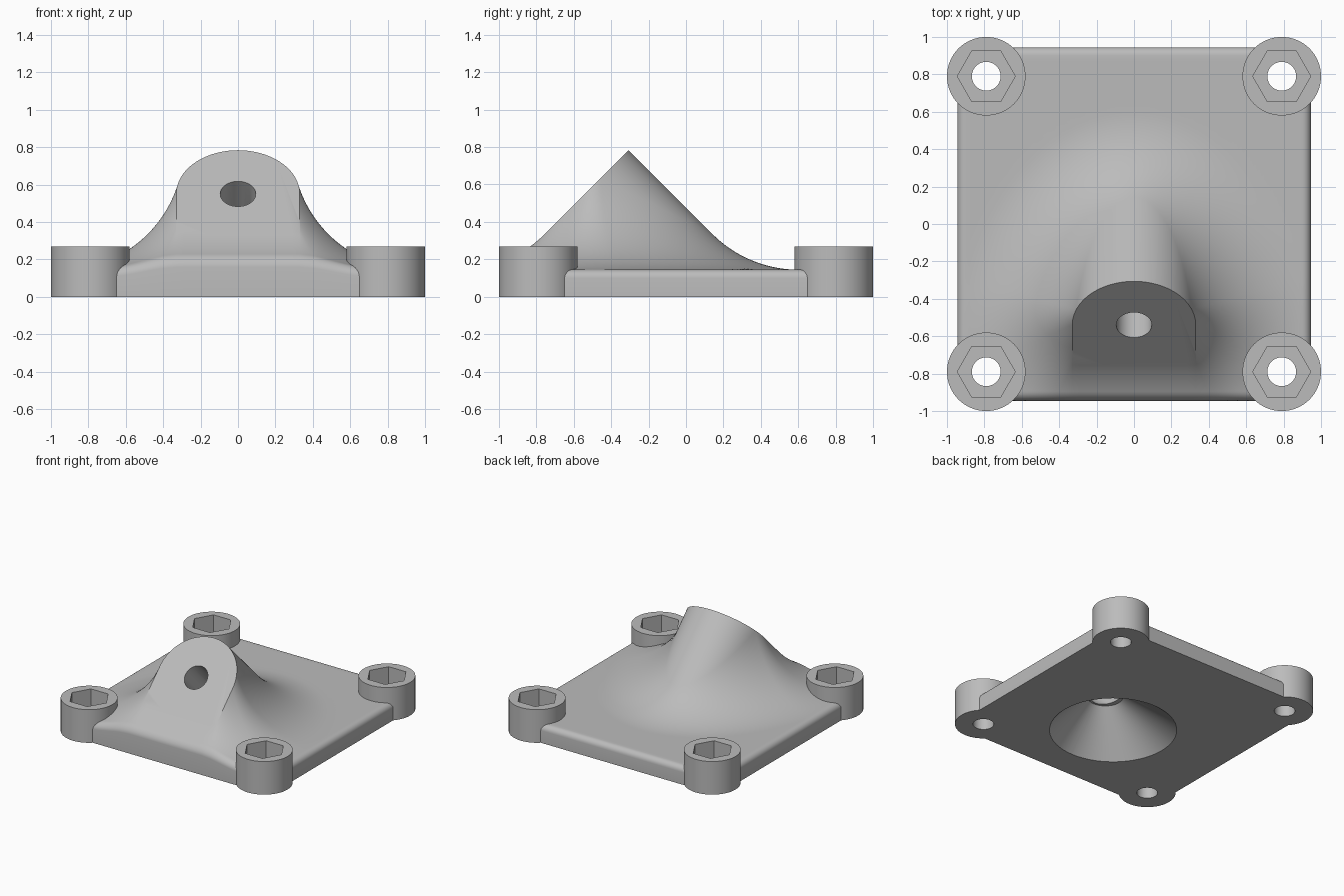
import bpy, bmesh
from math import sin, cos, pi, sqrt, asin, atan, hypot, radians
from mathutils import Vector, Matrix

cube = bpy.data.objects.get("Cube")
if cube:
    bpy.data.objects.remove(cube)

grey = bpy.data.materials.new("plain_grey")
grey.use_nodes = True
grey.diffuse_color = (0.5, 0.5, 0.5, 1)
grey.node_tree.nodes["Principled BSDF"].inputs["Base Color"].default_value = (0.5, 0.5, 0.5, 1)

HALF, CORNER, EDGE, TOP = 0.945, 0.155, 0.045, 0.145   # plate
BOSS_R, FILLET = 0.33, 0.65                            # slanted boss and its blend
FACE = Vector((0, -0.54, 0.55))                        # centre of the slanted face
AXIS = Vector((0, -1, 1)).normalized()
BALL_Z = TOP + FILLET
LUG, LUG_R, LUG_H = 0.79, 0.21, 0.27


def make_object(name, bm):
    bmesh.ops.recalc_face_normals(bm, faces=bm.faces)
    mesh = bpy.data.meshes.new(name)
    bm.to_mesh(mesh)
    bm.free()
    mesh.materials.append(grey)
    obj = bpy.data.objects.new(name, mesh)
    bpy.context.collection.objects.link(obj)
    return obj


def cylinder(name, r1, r2, z0, z1, sides, matrix=Matrix()):
    bm = bmesh.new()
    bmesh.ops.create_cone(bm, cap_ends=True, segments=sides, radius1=r1, radius2=r2, depth=z1 - z0,
                          matrix=matrix @ Matrix.Translation((0, 0, (z0 + z1) / 2)))
    return make_object(name, bm)


def select_only(obj):
    bpy.ops.object.select_all(action='DESELECT')
    obj.select_set(True)
    bpy.context.view_layer.objects.active = obj


def cut(obj, cutter):
    select_only(obj)
    mod = obj.modifiers.new("cut", 'BOOLEAN')
    mod.operation, mod.solver, mod.object = 'DIFFERENCE', 'EXACT', cutter
    bpy.ops.object.modifier_apply(modifier=mod.name)
    bpy.data.objects.remove(cutter)


def smooth(obj):
    select_only(obj)
    bpy.ops.object.shade_smooth_by_angle(angle=radians(30))


def inset(x, y):
    """Distance inward from the rounded square outline."""
    qx, qy = abs(x) - HALF + CORNER, abs(y) - HALF + CORNER
    return CORNER - hypot(max(qx, 0), max(qy, 0)) - min(max(qx, qy), 0)


def reach(p, d, gap):
    """Distance along d from p until only the given inset remains."""
    lo, hi = 0, 3
    for _ in range(40):
        mid = (lo + hi) / 2
        if inset(p.x + d.x * mid, p.y + d.y * mid) > gap:
            lo = mid
        else:
            hi = mid
    return lo


def blend_normal(p, m):
    """Normal at an edge point whose blend ball rests on the plate."""
    s = m.z * sqrt(2)
    q = sqrt(2) * (BALL_Z - p.z) / FILLET
    phi = asin(min(1, q / sqrt(1 + s * s))) - atan(s)
    return m * cos(phi) + AXIS * sin(phi)


# Stations around the boss: face outline point, blend contact point, normal
stations = []
N = 120
for i in range(N + 1):
    a = pi * i / N
    m = Vector((cos(a), sin(a) / sqrt(2), sin(a) / sqrt(2)))
    rim = FACE + m * BOSS_R
    z0 = BALL_Z - (BOSS_R + FILLET) * m.z
    if z0 < FACE.z:
        centre = Vector((0, FACE.y + FACE.z - z0, z0))
        stations.append((rim, centre + m * BOSS_R, m))
    else:
        stations.append((rim, rim, blend_normal(rim, m)))

low = BALL_Z - FILLET / sqrt(2)


def side_edge(side, k):
    drop = (FACE.z - low) * k / 12
    p = FACE + Vector((side * BOSS_R, -drop, -drop))
    return p, p, blend_normal(p, Vector((side, 0, 0)))


stations += [side_edge(-1, k) for k in range(1, 13)]
for k in range(1, 16):
    p = Vector((BOSS_R * (2 * k / 16 - 1), FACE.y + low - FACE.z, low))
    stations.append((p, p, AXIS))
stations += [side_edge(1, k) for k in range(12, 0, -1)]

# Plate with blended boss: one profile per station, joined in a loop
bm = bmesh.new()
columns = []
for rim, p, n in stations:
    d = Vector((n.x, n.y)).normalized()
    run = hypot(n.x, n.y) * FILLET
    inner = reach(p, d, EDGE)
    steps = [inner * (k / 36) ** 1.2 for k in range(37)]
    steps += [reach(p, d, EDGE * (1 - sin(pi / 2 * k / 6))) for k in range(1, 7)]
    col = [rim]
    for u in steps:
        x, y = p.x + d.x * u, p.y + d.y * u
        z = BALL_Z - sqrt(FILLET ** 2 - max(run - u, 0) ** 2)
        e = max(0, EDGE - inset(x, y))
        z -= EDGE - sqrt(max(0, EDGE ** 2 - e * e))
        col.append(Vector((x, y, z)))
    col.append(Vector((col[-1].x, col[-1].y, 0)))
    columns.append([bm.verts.new(v) for v in col])
for a, b in zip(columns, columns[1:] + columns[:1]):
    for k in range(len(a) - 1):
        bm.faces.new((a[k], a[k + 1], b[k + 1], b[k]))
bm.faces.new([c[0] for c in columns])
bm.faces.new([c[-1] for c in columns])
bmesh.ops.remove_doubles(bm, verts=bm.verts, dist=0.00001)
plate = make_object("plate_with_slanted_boss", bm)

# Conical hollow underneath, leaning to the front
hollow = cylinder("hollow_cutter", 0.504, 0.13, -0.032, 0.32, 96)
for v in hollow.data.vertices:
    v.co.y -= 0.24 + 0.28 * v.co.z
cut(plate, hollow)

# Slanted bore from the face into the hollow
turn = Matrix.Translation(FACE) @ AXIS.to_track_quat('Z', 'Y').to_matrix().to_4x4()
cut(plate, cylinder("bore_cutter", 0.095, 0.095, -0.49, 0.2, 64, turn))

# Corner lugs with hexagonal pocket and through hole
for sx, xname in ((-1, "right"), (1, "left")):
    for sy, yname in ((-1, "front"), (1, "back")):
        at = Matrix.Translation((sx * LUG, sy * LUG, 0))
        cut(plate, cylinder("lug_cutter", LUG_R - 0.002, LUG_R - 0.002, -0.1, 0.6, 72, at))
        lug = cylinder(f"{yname}_{xname}_lug", LUG_R, LUG_R, 0, LUG_H, 72, at)
        cut(lug, cylinder("hex_cutter", 0.155, 0.155, 0.12, 0.4, 6, at @ Matrix.Rotation(pi / 2, 4, 'Z')))
        cut(lug, cylinder("hole_cutter", 0.077, 0.077, -0.1, 0.5, 48, at))
        smooth(lug)
smooth(plate)
